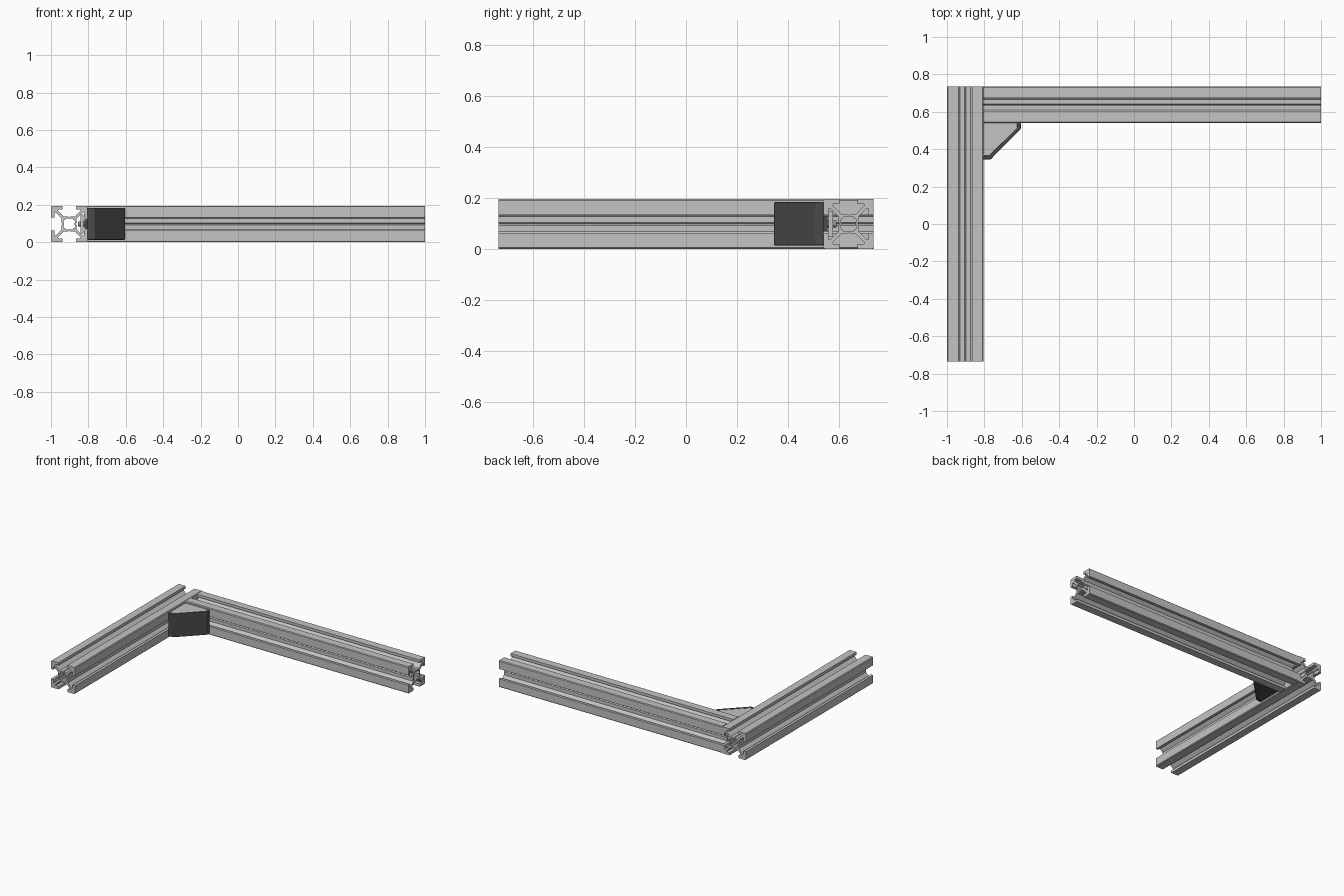
import bpy, bmesh
from math import pi
from mathutils import Matrix, Vector

if "Cube" in bpy.data.objects:
    bpy.data.objects.remove(bpy.data.objects["Cube"], do_unlink=True)


def material(name, rgb):
    m = bpy.data.materials.new(name)
    m.use_nodes = True
    m.diffuse_color = (*rgb, 1)
    m.node_tree.nodes["Principled BSDF"].inputs["Base Color"].default_value = (*rgb, 1)
    return m


ALU = material("light aluminium", (0.55, 0.55, 0.55))
DARK = material("dark plastic", (0.07, 0.068, 0.066))
STEEL = material("bolt steel", (0.3, 0.3, 0.3))

HALF = 0.0975   # half the width of a rail
MID = HALF      # height of the rail centre line


def link(name, mesh, *mats):
    ob = bpy.data.objects.new(name, mesh)
    bpy.context.collection.objects.link(ob)
    for m in mats:
        mesh.materials.append(m)
    return ob


def four_fold(half_side):
    """Mirror half of one side, then repeat it on all four sides."""
    side = half_side + [(-x, y) for x, y in reversed(half_side) if x]
    loop = []
    for x, y in side * 1:
        loop.append((x, y))
    full = []
    for _ in range(4):
        full += loop
        loop = [(y, -x) for x, y in loop]
    return full


# Slotted rail section: from the corner inwards to the groove in the slot floor
# (listed left to right so that the four sides chain clockwise)
SLOT = [(-0.0925, HALF), (-0.036, HALF), (-0.036, 0.078), (-0.061, 0.078),
        (-0.061, 0.072), (-0.029, 0.04), (-0.005, 0.04), (0, 0.035)]
BORE = [(-0.022, 0.022), (-0.019, 0.03), (-0.006, 0.03), (0, 0.027)]


def rail(name, length, centre, axis):
    cu = bpy.data.curves.new(name + "_section", 'CURVE')
    cu.dimensions = '2D'
    cu.fill_mode = 'BOTH'
    cu.extrude = length / 2
    for half_side in (SLOT, BORE):
        pts = four_fold(half_side)
        sp = cu.splines.new('POLY')
        sp.points.add(len(pts) - 1)
        for p, (x, y) in zip(sp.points, pts):
            p.co = (x, y, 0, 1)
        sp.use_cyclic_u = True
    tmp = bpy.data.objects.new(name + "_tmp", cu)
    bpy.context.collection.objects.link(tmp)
    bpy.context.view_layer.update()
    dg = bpy.context.evaluated_depsgraph_get()
    mesh = bpy.data.meshes.new_from_object(tmp.evaluated_get(dg))
    bpy.data.objects.remove(tmp, do_unlink=True)
    mesh.materials.clear()
    mesh.transform(Matrix.Translation(centre) @ Matrix.Rotation(pi / 2, 4, axis))
    bm = bmesh.new()
    bm.from_mesh(mesh)
    bmesh.ops.remove_doubles(bm, verts=bm.verts, dist=1e-5)
    bmesh.ops.recalc_face_normals(bm, faces=bm.faces)
    for f in bm.faces:
        f.smooth = False
    bm.to_mesh(mesh)
    bm.free()
    mesh.name = name
    return link(name, mesh, ALU)


rail("side_rail", 1.47, (-1 + HALF, 0, MID), 'X')
rail("back_rail", 1.805, (0.0975, 0.735 - HALF, MID), 'Y')


def prism(name, pts, z0, z1, *mats):
    bm = bmesh.new()
    face = bm.faces.new([bm.verts.new((x, y, z0)) for x, y in pts])
    new = bmesh.ops.extrude_face_region(bm, geom=[face])["geom"]
    bmesh.ops.translate(bm, vec=(0, 0, z1 - z0),
                        verts=[v for v in new if isinstance(v, bmesh.types.BMVert)])
    bmesh.ops.recalc_face_normals(bm, faces=bm.faces)
    if len(mats) > 1:                      # underside takes the second colour
        for f in bm.faces:
            f.material_index = int(f.normal.z < -0.5)
    mesh = bpy.data.meshes.new(name)
    bm.to_mesh(mesh)
    bm.free()
    return link(name, mesh, *mats)


# Corner bracket: gusset and the cover wrapped around its free edges
CX, CY = -0.805, 0.54
outer = [(0.2, 0), (0.2, -0.032), (0.038, -0.195), (0, -0.195)]
inner = [(0.18, 0), (0.18, -0.024), (0.03, -0.175), (0, -0.175)]
place = lambda pts: [(CX + x, CY + y) for x, y in pts]
prism("bracket_gusset", place([(0, 0)] + inner), 0.016, 0.181, ALU, DARK)
cover = prism("bracket_cover", place(outer + inner[::-1]), 0.013, 0.183, DARK)
bev = cover.modifiers.new("soft_edges", 'BEVEL')
bev.width = 0.004
bev.segments = 2


def fastener(name, base, turn):
    """Locating tab, slot nut and bolt, pointing along local +y into a slot."""
    place = Matrix.Translation(base) @ Matrix.Rotation(turn, 4, 'Z')

    def box(part, size, y, mat):
        bm = bmesh.new()
        bmesh.ops.create_cube(bm, size=1, matrix=place @ Matrix.Translation((0, y, 0))
                              @ Matrix.Diagonal(Vector((*size, 1))))
        mesh = bpy.data.meshes.new(part)
        bm.to_mesh(mesh)
        bm.free()
        link(part, mesh, mat)

    box(name + "_tab", (0.07, 0.016, 0.06), 0.007, DARK)
    box(name + "_nut", (0.06, 0.016, 0.1), 0.028, ALU)
    bm = bmesh.new()
    bmesh.ops.create_cone(bm, cap_ends=True, segments=16, radius1=0.014, radius2=0.014,
                          depth=0.055, matrix=place @ Matrix.Translation((0, 0.0225, 0))
                          @ Matrix.Rotation(pi / 2, 4, 'X'))
    for f in bm.faces:
        f.smooth = len(f.verts) == 4
    mesh = bpy.data.meshes.new(name + "_bolt")
    bm.to_mesh(mesh)
    bm.free()
    link(name + "_bolt", mesh, STEEL)


fastener("back_fastener", (CX + 0.1, CY, MID), 0)
fastener("side_fastener", (CX, CY - 0.1, MID), pi / 2)
